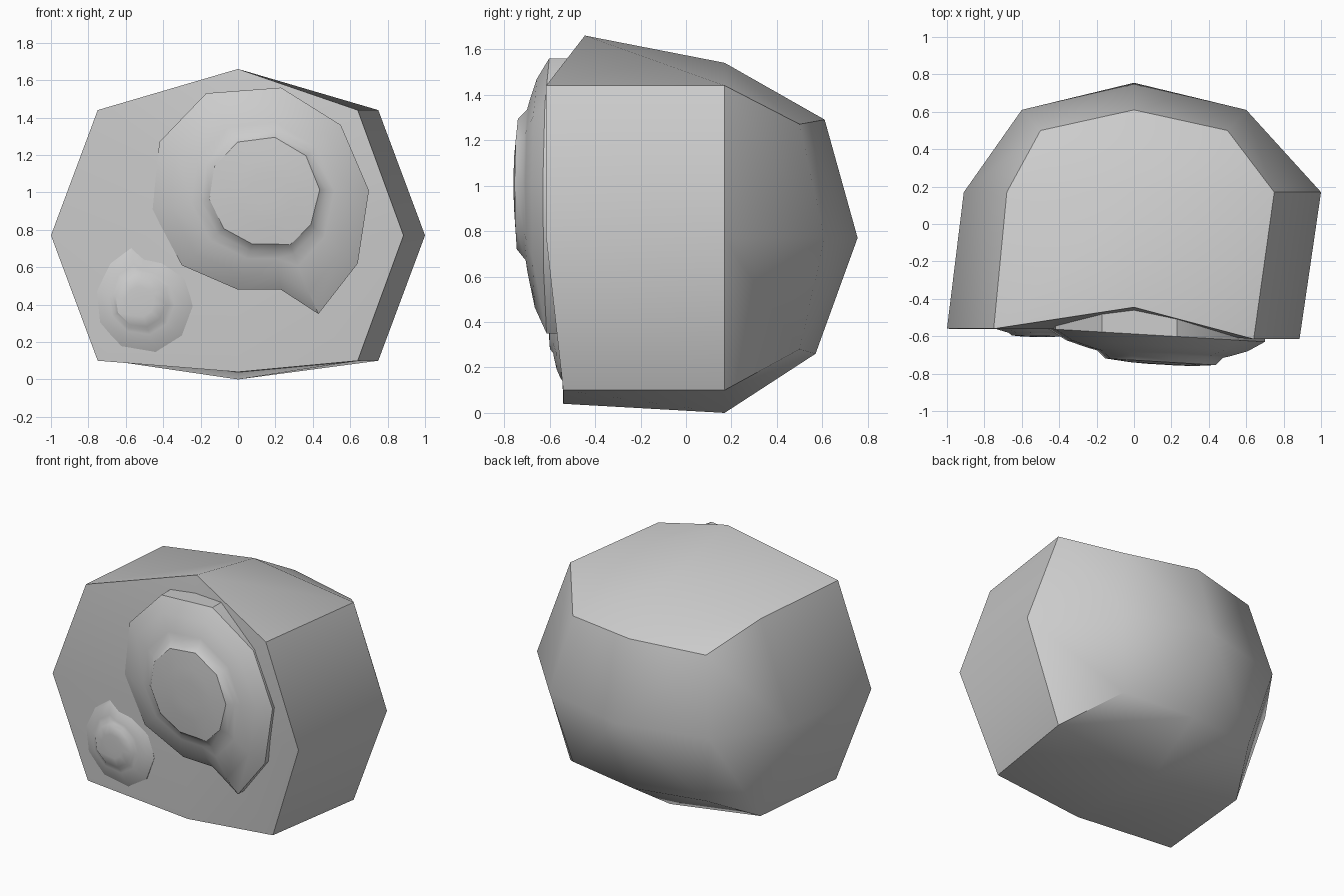
import bpy, math
from mathutils import Vector

if "Cube" in bpy.data.objects:
    bpy.data.objects.remove(bpy.data.objects["Cube"])


def mesh_from_rings(name, start, rings, end, angle):
    """Bridge equal-length rings; cap with a centre point where given."""
    verts, faces = [], []
    n = len(rings[0])
    for ring in rings:
        verts += ring
    for k in range(len(rings) - 1):
        for i in range(n):
            j = (i + 1) % n
            faces.append((k*n + i, (k+1)*n + i, (k+1)*n + j, k*n + j))
    for point, base, flip in ((start, 0, False), (end, (len(rings)-1)*n, True)):
        if point is None:
            continue
        verts.append(point)
        c = len(verts) - 1
        for i in range(n):
            a, b = base + i, base + (i + 1) % n
            faces.append((c, b, a) if flip else (c, a, b))
    me = bpy.data.meshes.new(name)
    me.from_pydata(verts, [], faces)
    ob = bpy.data.objects.new(name, me)
    bpy.context.collection.objects.link(ob)
    bpy.ops.object.select_all(action='DESELECT')
    ob.select_set(True)
    bpy.context.view_layer.objects.active = ob
    bpy.ops.object.mode_set(mode='EDIT')
    bpy.ops.mesh.select_all(action='SELECT')
    bpy.ops.mesh.normals_make_consistent(inside=False)
    bpy.ops.object.mode_set(mode='OBJECT')
    bpy.ops.object.shade_smooth_by_angle(angle=math.radians(angle))
    return ob


# Rock: eight-sided front, middle and back rings, starting at the top
front = [(0, -.445, 1.66), (.64, -.615, 1.44), (.885, -.615, .77), (.64, -.54, .10),
         (0, -.54, .04), (-.75, -.54, .10), (-1, -.56, .77), (-.75, -.56, 1.44)]
middle = [(0, .17, 1.54), (.75, .17, 1.44), (1, .17, .77), (.75, .17, .10),
          (0, .17, 0), (-.68, .17, .10), (-.91, .17, .77), (-.68, .17, 1.44)]
back = [(0, .61, 1.29), (.5, .5, 1.27), (.6, .61, .77), (.5, .5, .28),
        (0, .57, .26), (-.5, .5, .28), (-.6, .61, .77), (-.5, .5, 1.27)]
mesh_from_rings("rock", (0, -.565, .77), [front, middle, back], (0, .755, .77), 42)

# Shell outline, from the lip counter-clockwise round to the inside of the mouth
OUTLINE = [(.31, -.64), (.52, -.37), (.58, .02), (.43, .37), (.11, .57), (-.29, .54),
           (-.54, .28), (-.58, -.08), (-.42, -.38), (-.12, -.51), (.11, -.51)]
# (outline scale, blend from spiral to circle, depth)
PROFILE = [(1, 0, .14), (1, 0, 0), (.84, .1, -.055), (.66, .4, -.088),
           (.58, .6, -.10), (.51, .7, -.14), (.3, 1, -.152), (.15, 1, -.155)]


def shell(name, centre, size, turn, depth, tilt):
    rings = []
    ca, sa = math.cos(turn), math.sin(turn)

    def place(x, z, d):
        px, pz = (x*ca - z*sa)*size, (x*sa + z*ca)*size
        return (centre[0] + px, centre[1] + d*depth + tilt*px, centre[2] + pz)

    for s, blend, d in PROFILE:
        ring = []
        for x, z in OUTLINE:
            p = Vector((x, z))
            p = p.lerp(p.normalized() * .58, blend) * s
            ring.append(place(p.x + .03*blend, p.y + .02*blend, d))
        rings.append(ring)
    return mesh_from_rings(name, None, rings, place(.03, .02, -.155), 35)


shell("large_spiral_fossil", (.12, -.595, .99), 1, 0, 1, -.06)
shell("small_spiral_fossil", (-.51, -.548, .42), .46, math.radians(166), .36, -.02)
